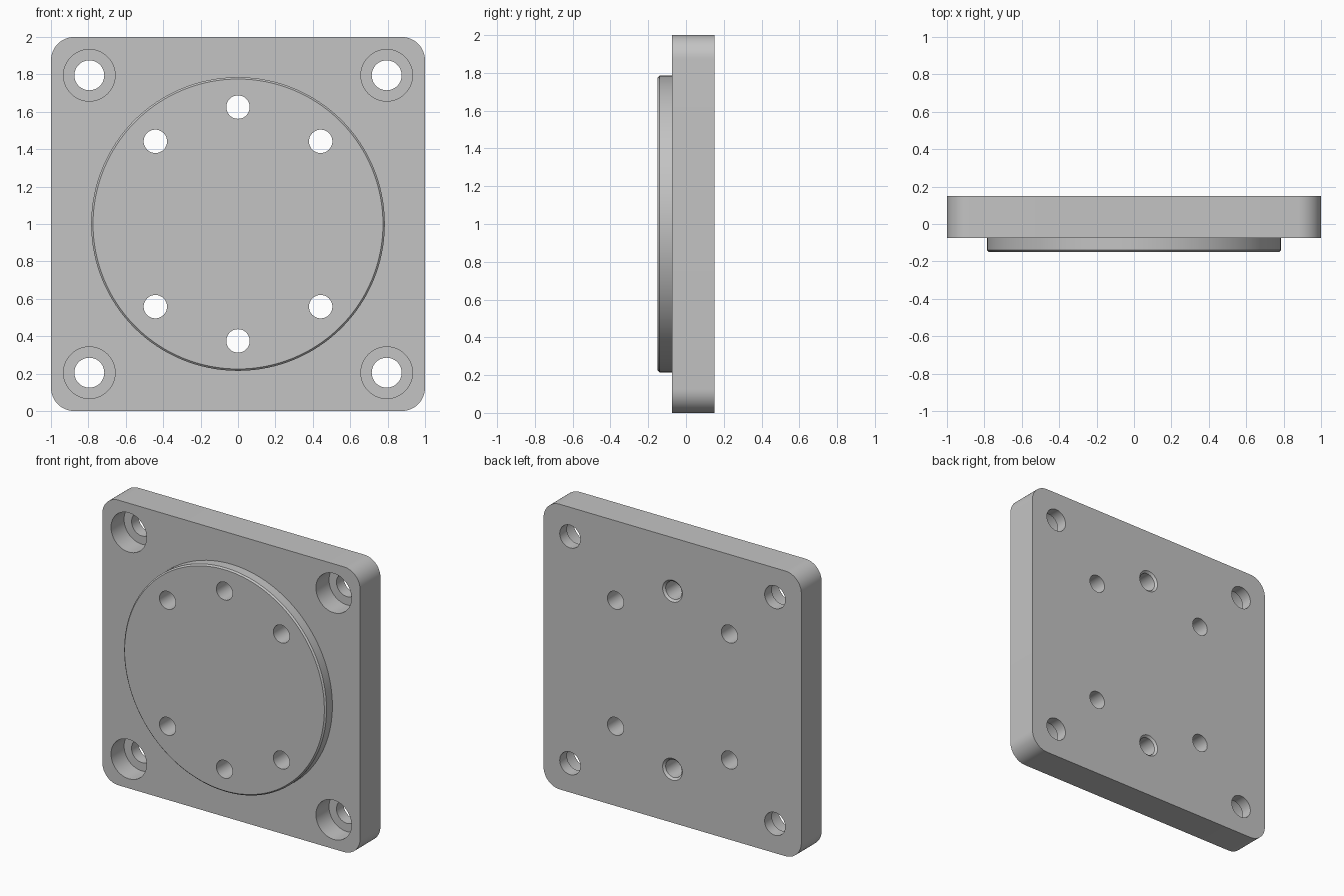
import bpy
import bmesh
from math import cos, sin, pi, radians

cube = bpy.data.objects.get("Cube")
if cube:
    bpy.data.objects.remove(cube, do_unlink=True)

FRONT, STEP, BACK = -0.15, -0.075, 0.15   # disc face, plate face, rear face
MID = 1.0                                 # height of the centre
OVER = 0.05                               # how far cutters overshoot

grey = bpy.data.materials.new("machined grey")
grey.use_nodes = True
colour = (0.55, 0.55, 0.55, 1)
grey.diffuse_color = colour
grey.node_tree.nodes["Principled BSDF"].inputs["Base Color"].default_value = colour


def loft(name, loops):
    """Closed solid through equally long loops of points, capped at both ends."""
    bm = bmesh.new()
    rings = [[bm.verts.new(p) for p in loop] for loop in loops]
    for a, b in zip(rings, rings[1:]):
        for i in range(len(a)):
            j = (i + 1) % len(a)
            bm.faces.new((a[i], a[j], b[j], b[i]))
    bm.faces.new(rings[0])
    bm.faces.new(rings[-1])
    bmesh.ops.recalc_face_normals(bm, faces=bm.faces[:])
    mesh = bpy.data.meshes.new(name)
    bm.to_mesh(mesh)
    bm.free()
    mesh.materials.append(grey)
    obj = bpy.data.objects.new(name, mesh)
    bpy.context.collection.objects.link(obj)
    return obj


def lathe(name, profile, x=0, z=0, sides=48):
    """Turned solid along y from (radius, y) pairs, centred on x and MID + z."""
    return loft(name, [[(x + r * cos(2 * pi * i / sides), y,
                         MID + z + r * sin(2 * pi * i / sides))
                        for i in range(sides)] for r, y in profile])


def combine(target, tool, operation):
    """Apply a boolean and discard the tool."""
    tool.hide_render = True
    mod = target.modifiers.new(operation.title(), "BOOLEAN")
    mod.operation, mod.solver, mod.object = operation, "EXACT", tool
    bpy.context.view_layer.objects.active = target
    bpy.ops.object.modifier_apply(modifier=mod.name)
    bpy.data.objects.remove(tool, do_unlink=True)


# Square plate with rounded corners
radius, steps = 0.125, 12
outline = []
for k, (sx, sz) in enumerate(((1, 1), (-1, 1), (-1, -1), (1, -1))):
    for s in range(steps + 1):
        a = (k + s / steps) * pi / 2
        outline.append((sx * (1 - radius) + radius * cos(a),
                        MID + sz * (1 - radius) + radius * sin(a)))
plate = loft("flange_plate", [[(x, y, z) for x, z in outline] for y in (STEP, BACK)])

# Raised disc with a chamfered front rim
rim, bevel = 0.785, 0.01
disc = lathe("raised_disc", [(rim - bevel, FRONT), (rim, FRONT + bevel), (rim, 0)], sides=128)
combine(plate, disc, "UNION")

# Counterbored bolt holes in the four corners
for x in (-0.795, 0.795):
    for z in (-0.795, 0.795):
        bore = lathe("corner_bolt_hole", [(0.138, STEP - OVER), (0.138, 0.07),
                                          (0.08, 0.07), (0.08, BACK + OVER)], x, z)
        combine(plate, bore, "DIFFERENCE")

# Bolt circle through the disc; the centre pair is chamfered at the rear
hole, circle, sink = 0.0625, 0.625, 0.014
for angle in (45, 90, 135, 225, 270, 315):
    profile = [(hole, FRONT - OVER), (hole, BACK + OVER)]
    if angle % 180 == 90:
        profile[1:] = [(hole, BACK - sink), (hole + sink, BACK), (hole + sink, BACK + OVER)]
    a = radians(angle)
    combine(plate, lathe("disc_hole", profile, circle * cos(a), circle * sin(a)), "DIFFERENCE")

# Smooth the round walls and keep the machined edges crisp
bpy.ops.object.select_all(action="DESELECT")
plate.select_set(True)
bpy.context.view_layer.objects.active = plate
bpy.ops.object.shade_smooth_by_angle(angle=radians(30))
